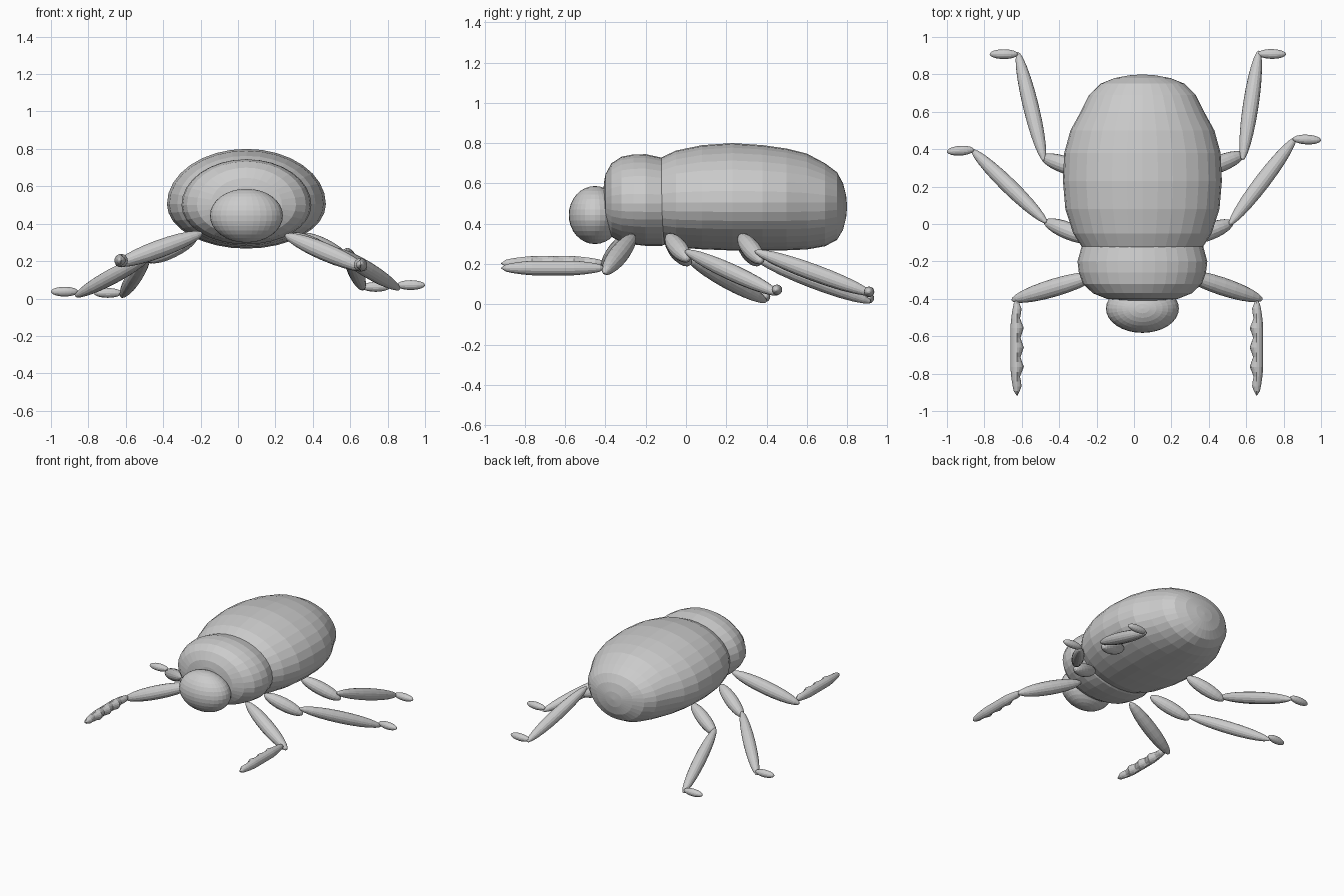
import bpy, bmesh, math
from mathutils import Vector, Matrix

if "Cube" in bpy.data.objects:
    bpy.data.objects.remove(bpy.data.objects["Cube"])

CX = 0.045  # body axis is slightly off centre


def finish(name, bm, smooth=False):
    bmesh.ops.recalc_face_normals(bm, faces=bm.faces)
    me = bpy.data.meshes.new(name)
    bm.to_mesh(me)
    bm.free()
    for p in me.polygons:
        p.use_smooth = smooth
    ob = bpy.data.objects.new(name, me)
    bpy.context.collection.objects.link(ob)
    return ob


def skin(bm, rings, first, last):
    """Bridge rings of points and close both ends with a pole."""
    vs = [[bm.verts.new(p) for p in r] for r in rings]
    n = len(vs[0])
    for a, b in zip(vs, vs[1:]):
        for i in range(n):
            j = (i + 1) % n
            bm.faces.new((a[i], a[j], b[j], b[i]))
    for pole, r in ((first, vs[0]), (last, vs[-1])):
        v = bm.verts.new(pole)
        for i in range(n):
            bm.faces.new((r[i], r[(i + 1) % n], v))


def shell(name, profile, first, last, zc, n=32):
    """Loft oval sections (y, half width, top z, bottom z) along y."""
    rings = []
    for y, w, top, bot in profile:
        mid = min(max(zc, bot + 0.4 * (top - bot)), bot + 0.6 * (top - bot))
        ring = []
        for i in range(n):
            a = 2 * math.pi * i / n
            s = math.sin(a)
            ring.append((CX + w * math.cos(a), y,
                         mid + s * ((top - mid) if s > 0 else (mid - bot))))
        rings.append(ring)
    bm = bmesh.new()
    skin(bm, rings, first, last)
    return finish(name, bm)


def segment(name, a, b, r, n=16):
    """Long ellipsoid from tip a to tip b."""
    a, b = Vector(a), Vector(b)
    d = b - a
    bm = bmesh.new()
    m = (Matrix.Translation((a + b) / 2) @ d.to_track_quat('Z', 'Y').to_matrix().to_4x4()
         @ Matrix.Diagonal((r, r, d.length / 2, 1)))
    bmesh.ops.create_uvsphere(bm, u_segments=n, v_segments=12, radius=1, matrix=m)
    return finish(name, bm)


def toothed_shin(name, x, z, side, y0=-0.40, y1=-0.92, r=0.036, n=16):
    """Digging shin along y with saw teeth on its inner side."""
    rings, steps = [], 20
    for k in range(1, steps):
        t = k / steps
        rad = r * min(1, math.sin(math.pi * t) ** 0.5 + 0.1)
        notch = 1.0 if k % 4 == 2 else 0.5 if k % 4 == 0 else 0.75
        ring = []
        for i in range(n):
            a = 2 * math.pi * i / n
            c = math.cos(a)
            f = notch if c > 0.1 else 1
            ring.append((x - side * rad * c * f, y0 + (y1 - y0) * t,
                         z + rad * math.sin(a) * (0.5 + 0.5 * f)))
        rings.append(ring)
    bm = bmesh.new()
    skin(bm, rings, (x, y0, z), (x, y1, z))
    return finish(name, bm)


# wing case
shell("wing_case", [
    (-.19, .15, .62, .42), (-.16, .25, .69, .34), (-.12, .325, .73, .30),
    (-.05, .37, .763, .283), (.08, .412, .79, .273), (.23, .425, .80, .267),
    (.38, .418, .79, .267), (.50, .385, .773, .268), (.60, .33, .748, .272),
    (.69, .285, .70, .288), (.75, .225, .655, .32), (.78, .15, .60, .37),
    (.795, .07, .54, .43)], (CX, -.2, .52), (CX, .80, .485), .505)

# thorax shield
shell("thorax", [
    (-.408, .10, .60, .43), (-.40, .19, .645, .38), (-.37, .265, .70, .335),
    (-.32, .318, .733, .307), (-.26, .34, .744, .297), (-.20, .347, .745, .29),
    (-.12, .325, .728, .29), (-.05, .27, .69, .32), (0, .15, .61, .40)],
    (CX, -.41, .52), (CX, .02, .51), .50)

# head
bm = bmesh.new()
bmesh.ops.create_uvsphere(bm, u_segments=32, v_segments=16, radius=1,
                          matrix=Matrix.Translation((CX, -.452, .443))
                          @ Matrix.Diagonal((.195, .13, .144, 1)))
finish("head", bm)

# front legs: thigh and toothed shin
for label, s, hip, knee, x, z in (
        ("left", -1, (-.19, -.27, .35), (-.655, -.408, .18), -.625, .203),
        ("right", 1, (.25, -.26, .34), (.688, -.405, .155), .655, .18)):
    segment(f"front_thigh_{label}", hip, knee, .048)
    toothed_shin(f"front_shin_{label}", x, z, s)

# middle and hind legs: thigh, shin, foot
legs = {
    "middle_left": [(-.22, -.09, .33), (-.48, .015, .20), (-.465, .005, .23), (-.87, .40, .012),
                    (-.855, .397, .037), (-1.0, .387, .037)],
    "middle_right": [(.28, -.09, .34), (.53, .01, .22), (.51, -.005, .265), (.865, .462, .05),
                     (.848, .455, .072), (1.0, .448, .072)],
    "hind_left": [(-.24, .27, .33), (-.495, .36, .20), (-.48, .335, .235), (-.622, .92, .01),
                  (-.62, .908, .03), (-.772, .908, .03)],
    "hind_right": [(.33, .27, .34), (.59, .375, .21), (.58, .34, .265), (.668, .927, .05),
                   (.66, .91, .062), (.813, .908, .062)],
}
for label, p in legs.items():
    segment(f"{label}_thigh", p[0], p[1], .046)
    segment(f"{label}_shin", p[2], p[3], .042)
    segment(f"{label}_foot", p[4], p[5], .026)
